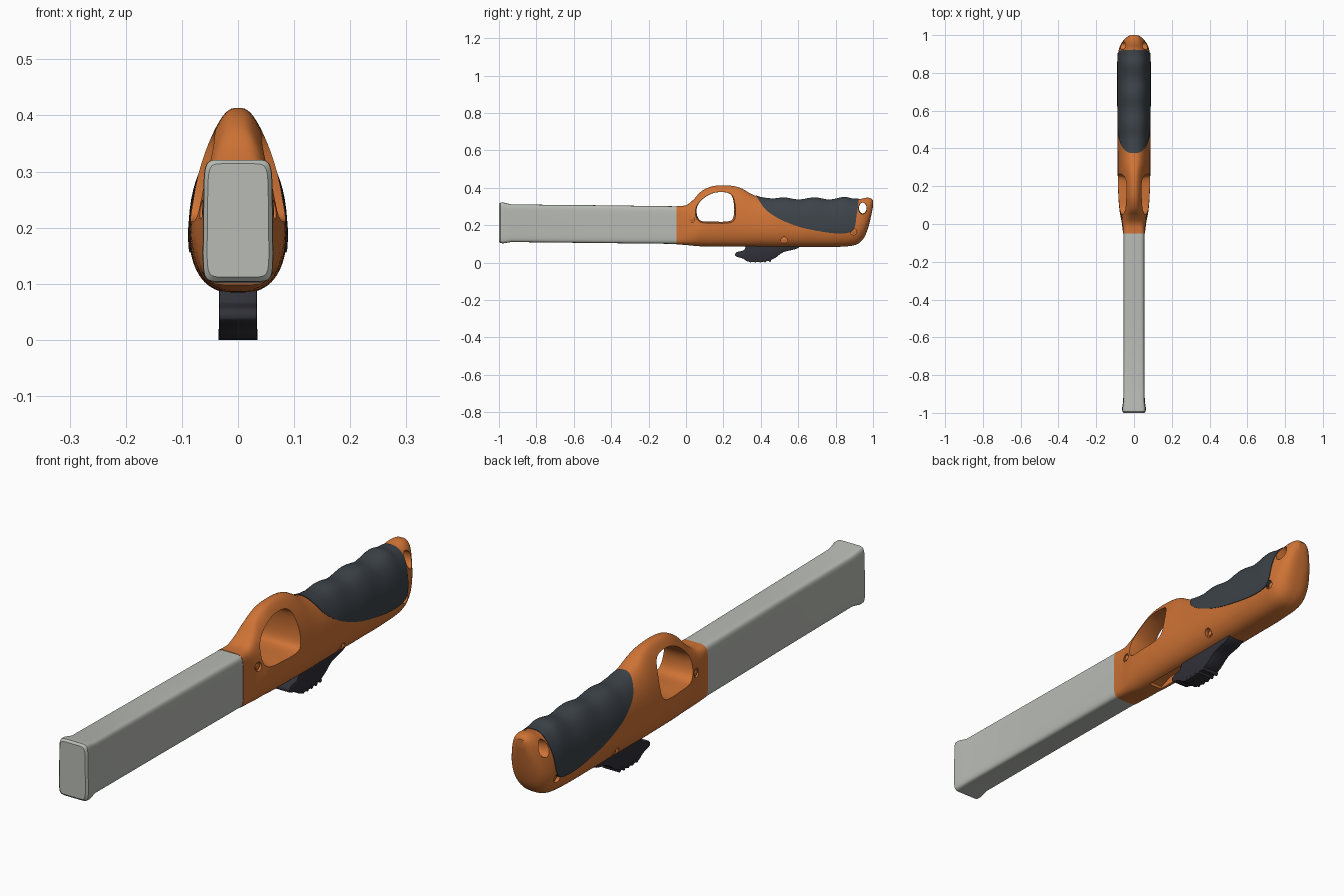
import bpy, bmesh, math

if "Cube" in bpy.data.objects:
    bpy.data.objects.remove(bpy.data.objects["Cube"])

def material(name, col):
    m = bpy.data.materials.new(name)
    m.diffuse_color = (*col, 1)
    m.use_nodes = True
    m.node_tree.nodes["Principled BSDF"].inputs["Base Color"].default_value = m.diffuse_color
    return m

ORANGE = material("orange", (0.62, 0.17, 0.035))
DARK = material("dark_rubber", (0.045, 0.055, 0.065))
BLACK = material("dark_plastic", (0.03, 0.03, 0.04))
PALE = material("pale_grey", (0.48, 0.50, 0.46))

def catmull(pts, sub, closed=False):
    out, n = [], len(pts)
    idx = (lambda i: i % n) if closed else (lambda i: min(max(i, 0), n - 1))
    for i in range(n if closed else n - 1):
        p = [pts[idx(i + d)] for d in (-1, 0, 1, 2)]
        for s in range(sub):
            t = s / sub
            out.append(tuple(0.5 * (2 * b + (c - a) * t + (2 * a - 5 * b + 4 * c - d) * t * t
                                    + (3 * b - a - 3 * c + d) * t ** 3) for a, b, c, d in zip(*p)))
    return out if closed else out + [tuple(pts[-1])]

def skin(name, rings, mat=None):
    bm = bmesh.new()
    vs = [[bm.verts.new(p) for p in r] for r in rings]
    n = len(vs[0])
    for a, b in zip(vs, vs[1:]):
        for i in range(n):
            bm.faces.new((a[i], a[(i + 1) % n], b[(i + 1) % n], b[i]))
    bm.faces.new(vs[0])
    bm.faces.new(vs[-1])
    bmesh.ops.recalc_face_normals(bm, faces=bm.faces)
    me = bpy.data.meshes.new(name)
    bm.to_mesh(me)
    bm.free()
    ob = bpy.data.objects.new(name, me)
    bpy.context.collection.objects.link(ob)
    if mat:
        me.materials.append(mat)
    return ob

def section(y, zb, zt, w, n, k, count=56):
    # rounded box / egg cross-section narrowing towards the top
    ring = []
    for i in range(count):
        a = 2 * math.pi * (i + 0.5) / count
        c, s = math.cos(a), math.sin(a)
        x = math.copysign(abs(c) ** (2 / n), c)
        v = math.copysign(abs(s) ** (2 / n), s)
        t = (v + 1) / 2
        taper = 1 - k * max(0, (t - 0.3) / 0.7) ** 1.5
        ring.append((x * w * taper, y, zb + (zt - zb) * t))
    return ring

def prism(name, outline, layers, mat=None):
    # (y, z) outline swept along x; layers are (x, scale)
    cy = sum(p[0] for p in outline) / len(outline)
    cz = sum(p[1] for p in outline) / len(outline)
    return skin(name, [[(x, cy + (y - cy) * s, cz + (z - cz) * s) for y, z in outline]
                       for x, s in layers], mat)

def oval(y, z, ry, rz, n=20):
    return [(y + ry * math.cos(2 * math.pi * i / n), z + rz * math.sin(2 * math.pi * i / n))
            for i in range(n)]

def apply_mod(ob, mod):
    bpy.context.view_layer.objects.active = ob
    bpy.ops.object.modifier_apply(modifier=mod.name)

def boolean(ob, cutter, op='DIFFERENCE'):
    m = ob.modifiers.new("cut", 'BOOLEAN')
    m.operation, m.object, m.solver = op, cutter, 'EXACT'
    apply_mod(ob, m)
    bpy.data.objects.remove(cutter)

def bevel(ob, width, seg=3):
    m = ob.modifiers.new("bevel", 'BEVEL')
    m.width, m.segments, m.limit_method = width, seg, 'ANGLE'
    apply_mod(ob, m)

# Handle stations: y, bottom, top, half width, squareness, taper
STATIONS = [
    (-0.05, .098, .303, .058, 6.0, .00), (0.00, .094, .307, .064, 4.5, .10),
    (0.04, .090, .337, .072, 3.5, .30), (0.08, .087, .380, .079, 3.0, .50),
    (0.14, .085, .408, .084, 3.0, .53), (0.22, .085, .413, .087, 3.0, .55),
    (0.29, .085, .400, .088, 3.0, .50), (0.36, .084, .362, .088, 2.8, .35),
    (0.44, .083, .343, .088, 2.6, .24), (0.60, .083, .341, .088, 2.6, .22),
    (0.75, .083, .341, .088, 2.6, .22), (0.85, .086, .343, .088, 2.6, .22),
    (0.90, .093, .340, .086, 2.6, .22), (0.93, .108, .340, .080, 2.6, .22),
    (0.955, .138, .346, .069, 2.6, .20), (0.975, .190, .347, .054, 2.6, .15),
    (0.99, .250, .343, .038, 2.6, .10), (1.00, .300, .332, .018, 2.5, .00)]

def handle_rings(grow=0.0):
    rings = []
    for y, zb, zt, w, n, k in catmull(STATIONS, 6):
        # finger waves along the grip top
        if 0.44 < y < 0.9:
            fade = min(1, (y - 0.44) / 0.04, (0.9 - y) / 0.04)
            zt += fade * 0.006 * math.cos(2 * math.pi * (y - 0.52) / 0.165)
        rings.append(section(y, zb - grow, zt + grow, w + grow, n, k))
    return rings

body = skin("handle_body", handle_rings(), ORANGE)

# Finger hole, flared on both sides
hole = catmull([(.085, .222), (.15, .219), (.22, .220), (.25, .235), (.258, .285), (.25, .345),
                (.23, .370), (.19, .377), (.14, .370), (.09, .340), (.06, .300), (.06, .250)], 4, True)
boolean(body, prism("hole_cutter", hole, [(-.1, 1.14), (-.035, 1), (.035, 1), (.1, 1.14)]))

# Lanyard hole
boolean(body, prism("lanyard_cutter", oval(.945, .292, .020, .029),
                    [(-.1, 1.3), (-.035, 1), (.035, 1), (.1, 1.3)]))

# Slot under the handle in front of the trigger
slot = [(.12, .06), (.30, .06), (.30, .115), (.18, .115), (.13, .095)]
boolean(body, prism("slot_cutter", slot, [(-.028, 1), (.028, 1)]))

# Screw recesses with screw heads on both sides
for i, (y, z, x) in enumerate([(.03, .232, .058), (.525, .120, .060), (.895, .165, .068)]):
    for s in (-1, 1):
        boolean(body, prism("screw_cutter", oval(y, z, .017, .017), [(s * x, 1), (s * .12, 1)]))
        prism(f"screw_{i}_{'right' if s > 0 else 'left'}", oval(y, z, .011, .011),
              [(s * (x - .01), 1), (s * (x + .004), 1), (s * (x + .006), .7)], ORANGE)

# Rubber grip pad: slightly grown handle trimmed to its side outline
grip = skin("rubber_grip", handle_rings(0.0025), DARK)
outline = catmull([(.36, .385), (.395, .325), (.43, .280), (.50, .233), (.60, .193), (.70, .170),
                   (.80, .156), (.87, .160), (.90, .185), (.912, .250), (.922, .320)], 5)
outline += [(.925, .45), (.36, .45)]
boolean(grip, prism("grip_cutter", outline, [(-.2, 1), (.2, 1)]), 'INTERSECT')

# Blade sheath with a slightly flared tip
sheath = [(-1.0, .112, .314, .055, 9, .04), (-.992, .104, .321, .062, 9, .04),
          (-.975, .103, .321, .063, 9, .04), (-.935, .110, .311, .057, 9, .02),
          (-.5, .105, .307, .055, 8, 0), (-.04, .100, .301, .056, 7, 0)]
tip = skin("blade_sheath", [section(*s) for s in sheath], PALE)

# Trigger lever below the handle
lever = catmull([(.265, .035), (.27, .056), (.31, .066), (.335, .095), (.46, .097), (.60, .092),
                 (.585, .072), (.52, .056), (.475, .024), (.43, .007), (.375, .002),
                 (.33, .006), (.305, .022)], 3, True)
trigger = prism("trigger", lever, [(-.034, 1), (.034, 1)], BLACK)
bevel(trigger, .005, 2)
for i in range(5):
    y = .345 + i * .026
    prism(f"trigger_rib_{i}", oval(y, .008 + .9 * (y - .385) ** 2, .007, .008, 12),
          [(-.035, 1), (.035, 1)], BLACK)

for ob in bpy.data.objects:
    bpy.ops.object.select_all(action='DESELECT')
    ob.select_set(True)
    bpy.context.view_layer.objects.active = ob
    bpy.ops.object.shade_smooth_by_angle(angle=math.radians(35))
